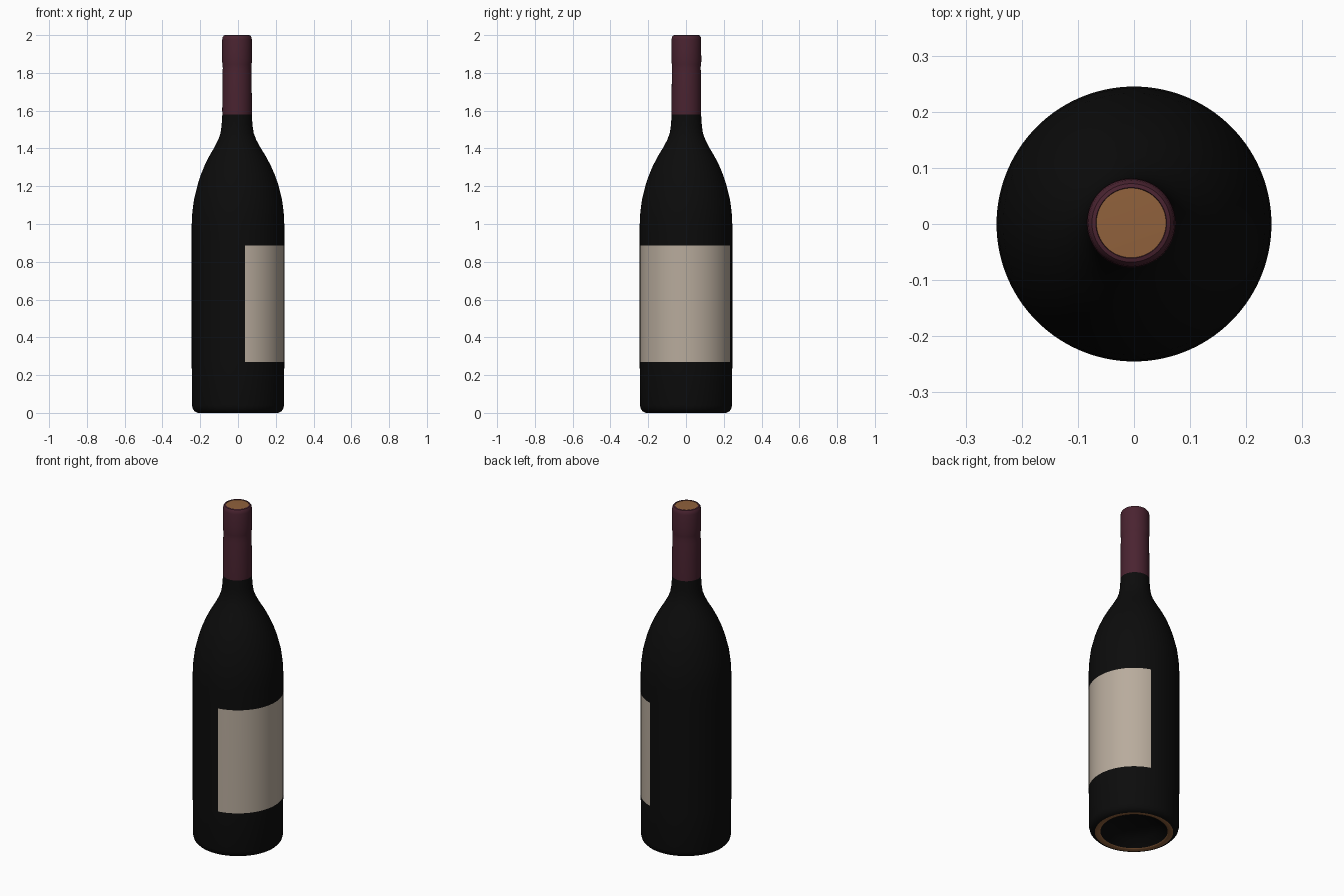
import bpy, bmesh, math

if "Cube" in bpy.data.objects:
    bpy.data.objects.remove(bpy.data.objects["Cube"])

SEG = 120                      # 3 degree steps, so the label edges fall on loops
START = -81.0                  # angle of the label's front edge, from +x
LABEL_STEPS = 51               # label wraps 153 degrees round the right side


def material(name, rgb):
    m = bpy.data.materials.new(name)
    m.diffuse_color = (*rgb, 1.0)
    m.use_nodes = True
    m.node_tree.nodes["Principled BSDF"].inputs["Base Color"].default_value = m.diffuse_color
    return m


glass = material("black_glass", (0.0035, 0.0035, 0.0035))
paper = material("cream_paper", (0.48, 0.41, 0.335))
foil = material("burgundy_foil", (0.068, 0.017, 0.030))
cork = material("cork_brown", (0.28, 0.12, 0.045))


def lathe(name, profile, mats, rule, close_start=False, close_end=False):
    """Revolve (radius, z) points; rule(step, z_mid, r_mid) gives the material."""
    bm = bmesh.new()
    rings = []
    for r, z in profile:
        # the neck leans very slightly off the body's axis
        t = min(max((z - 1.2) / 0.3, 0.0), 1.0)
        ring = []
        for i in range(SEG):
            a = math.radians(START + i * 360 / SEG)
            ring.append(bm.verts.new((r * math.cos(a) - 0.005 * t,
                                      r * math.sin(a) + 0.002 * t, z)))
        rings.append(ring)
    for k in range(len(rings) - 1):
        zm = (profile[k][1] + profile[k + 1][1]) / 2
        rm = (profile[k][0] + profile[k + 1][0]) / 2
        for i in range(SEG):
            j = (i + 1) % SEG
            f = bm.faces.new((rings[k][i], rings[k][j],
                              rings[k + 1][j], rings[k + 1][i]))
            f.material_index = rule(i, zm, rm)
    if close_start:
        bm.faces.new(rings[0][::-1])
    if close_end:
        bm.faces.new(rings[-1])
    me = bpy.data.meshes.new(name)
    bm.to_mesh(me)
    bm.free()
    for m in mats:
        me.materials.append(m)
    ob = bpy.data.objects.new(name, me)
    bpy.context.collection.objects.link(ob)
    bpy.context.view_layer.objects.active = ob
    ob.select_set(True)
    bpy.ops.object.shade_smooth_by_angle(angle=math.radians(35))
    ob.select_set(False)
    return ob


# Bottle: hollow base, standing ring, straight body, shoulder and lower neck
body = [(0.02, 0.06), (0.08, 0.055), (0.14, 0.037), (0.182, 0.004),
        (0.19, 0.0), (0.212, 0.0), (0.228, 0.007), (0.239, 0.02),
        (0.244, 0.04), (0.245, 0.27), (0.245, 0.885), (0.245, 1.0),
        (0.242, 1.06), (0.233, 1.13), (0.213, 1.21), (0.196, 1.26),
        (0.175, 1.31), (0.149, 1.36), (0.122, 1.405), (0.101, 1.445),
        (0.088, 1.48), (0.082, 1.52), (0.078, 1.58)]


def body_colour(step, z, r):
    if 0.27 < z < 0.885 and step < LABEL_STEPS:
        return 1                                   # label
    if z < 0.003 and r < 0.213:
        return 2                                   # standing ring
    return 0


lathe("bottle", body, [glass, paper, cork], body_colour, close_start=True)

# Foil capsule with its lip bulge and rounded top edge
capsule = [(0.078, 1.58), (0.0785, 1.6), (0.077, 1.8), (0.0755, 1.825),
           (0.077, 1.845), (0.0795, 1.865), (0.0785, 1.9), (0.0785, 1.975),
           (0.076, 1.99), (0.07, 1.998), (0.063, 2.0), (0.062, 1.997)]
lathe("foil_capsule", capsule, [foil], lambda s, z, r: 0)

# Cork disc closing the mouth
lathe("cork_top", [(0.062, 1.997), (0.03, 1.998)], [cork],
      lambda s, z, r: 0, close_end=True)
